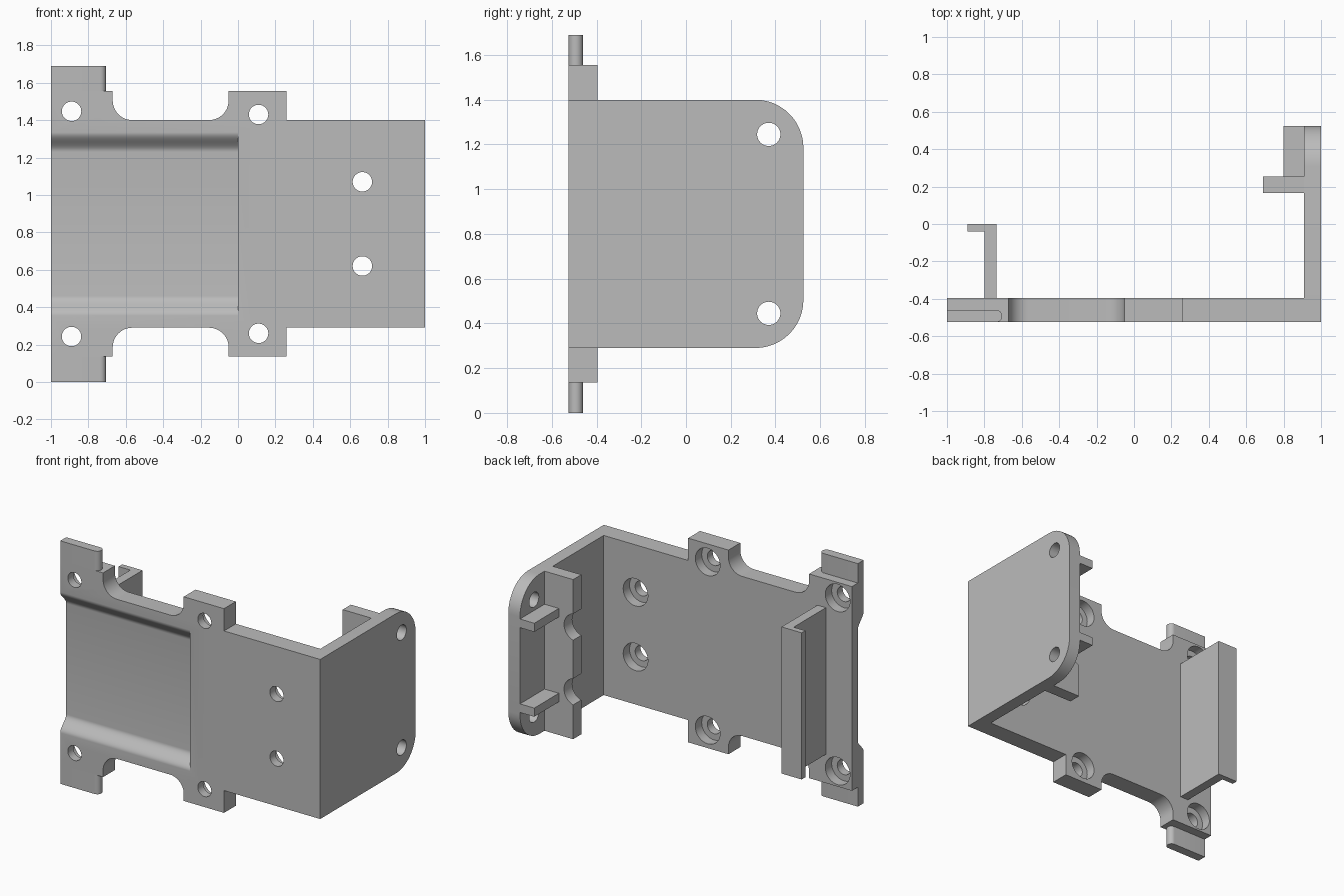
import bpy, bmesh
from math import sin, cos, pi, radians
from mathutils import Vector

if "Cube" in bpy.data.objects:
    bpy.data.objects.remove(bpy.data.objects["Cube"], do_unlink=True)

MID = 0.845                 # mirror height of the bracket
FRONT, BACK = -0.525, -0.395
LOW, HIGH = 0.29, 1.40

grey = bpy.data.materials.new("plain grey")
grey.use_nodes = True
grey.diffuse_color = (0.5, 0.5, 0.5, 1)
grey.node_tree.nodes["Principled BSDF"].inputs["Base Color"].default_value = (0.5, 0.5, 0.5, 1)


def arc(cx, cy, r, start, end, steps=12):
    angles = [radians(start + (end - start) * i / steps) for i in range(steps + 1)]
    return [(cx + r * cos(a), cy + r * sin(a)) for a in angles]


def flip(z):
    return 2 * MID - z


def prism(name, outline, axis, lo, hi):
    """Extrude a 2D outline along an axis; the outline uses the other two axes in order."""
    def place(p, d):
        v = list(p)
        v.insert("xyz".index(axis), d)
        return Vector(v)
    bm = bmesh.new()
    face = bm.faces.new([bm.verts.new(place(p, lo)) for p in outline])
    out = bmesh.ops.extrude_face_region(bm, geom=[face])
    verts = [g for g in out["geom"] if isinstance(g, bmesh.types.BMVert)]
    bmesh.ops.translate(bm, verts=verts, vec=place((0, 0), hi - lo))
    bmesh.ops.recalc_face_normals(bm, faces=bm.faces)
    mesh = bpy.data.meshes.new(name)
    bm.to_mesh(mesh)
    bm.free()
    mesh.materials.append(grey)
    ob = bpy.data.objects.new(name, mesh)
    bpy.context.collection.objects.link(ob)
    return ob


def box(name, x0, x1, y0, y1, z0, z1):
    return prism(name, [(x0, y0), (x1, y0), (x1, y1), (x0, y1)], "z", z0, z1)


def rod(axis, u, v, r, lo, hi):
    return prism("cutter", arc(u, v, r, 0, 360, 40)[:-1], axis, lo, hi)


def cut(ob, cutter):
    cutter.hide_render = True
    mod = ob.modifiers.new("cut", "BOOLEAN")
    mod.operation, mod.solver, mod.object = "DIFFERENCE", "EXACT", cutter
    bpy.context.view_layer.objects.active = ob
    bpy.ops.object.modifier_apply(modifier=mod.name)
    bpy.data.objects.remove(cutter, do_unlink=True)


# Base plate with ears and filleted side notches
upper = [(-1, 1.555), (-0.67, 1.555)]
upper += arc(-0.565, 1.505, 0.105, 180, 270)
upper += arc(-0.155, 1.505, 0.105, 270, 360)
upper += [(-0.05, 1.555), (0.26, 1.555), (0.26, HIGH), (1, HIGH)]
lower = [(x, flip(z)) for x, z in reversed(upper)]
base = prism("base_plate", upper + lower, "y", FRONT, BACK)

# Shallow front recess with S-shaped slopes
depth, steps = 0.065, 12
slope = []
for i in range(steps + 1):
    t = i / steps
    slope.append((FRONT + depth * (1 - cos(pi * t)) / 2, 0.355 + 0.105 * t))
profile = slope + [(y, flip(z)) for y, z in reversed(slope)]
profile += [(FRONT - 0.1, flip(0.355)), (FRONT - 0.1, 0.355)]
cut(base, prism("cutter", profile, "x", -1.1, 0))

# Counterbored screw holes
for x, z in [(-0.89, 1.447), (0.11, 1.43), (0.665, 1.07)]:
    for height in (z, flip(z)):
        cut(base, rod("y", x, height, 0.052, FRONT - 0.1, BACK + 0.1))
        cut(base, rod("y", x, height, 0.095, BACK - 0.07, BACK + 0.1))

# Side wall with rounded rear corners and two holes
R = 0.215
wall_outline = [(BACK, LOW)] + arc(0.525 - R, LOW + R, R, -90, 0)
wall_outline += arc(0.525 - R, HIGH - R, R, 0, 90) + [(BACK, HIGH)]
wall = prism("side_wall", wall_outline, "x", 0.91, 1)
for z in (1.245, flip(1.245)):
    cut(wall, rod("x", 0.37, z, 0.052, 0.8, 1.1))

# Inner rib with screwdriver clearance notches
rib = box("inner_rib", 0.69, 0.91, 0.165, 0.255, LOW, HIGH)
for z in (1.07, flip(1.07)):
    cut(rib, rod("y", 0.665, z, 0.095, 0.1, 0.3))

# Two support ledges between the rib and the wall edge
for name, z in [("upper_ledge", 1.14), ("lower_ledge", flip(1.14))]:
    box(name, 0.80, 0.91, 0.255, 0.525, z - 0.03, z + 0.03)

# Retaining hook with outward lip
hook = [(-0.735, BACK), (-0.735, 0), (-0.89, 0), (-0.89, -0.04), (-0.80, -0.04), (-0.80, BACK)]
prism("retaining_hook", hook, "z", 0.335, 1.355)

# Thin end tabs with a round inner edge
r = 0.0325
tab = [(-1, FRONT)] + arc(-0.705 - r, FRONT + r, r, -90, 90) + [(-1, FRONT + 2 * r)]
prism("upper_tab", tab, "z", 1.555, 1.69)
prism("lower_tab", tab, "z", 0, 0.135)

# Smooth curved faces, keep hard edges
bpy.ops.object.select_all(action="DESELECT")
for ob in bpy.context.collection.objects:
    if ob.type == "MESH" and grey.name in ob.data.materials:
        ob.select_set(True)
        bpy.context.view_layer.objects.active = ob
bpy.ops.object.shade_smooth_by_angle(angle=radians(30))
